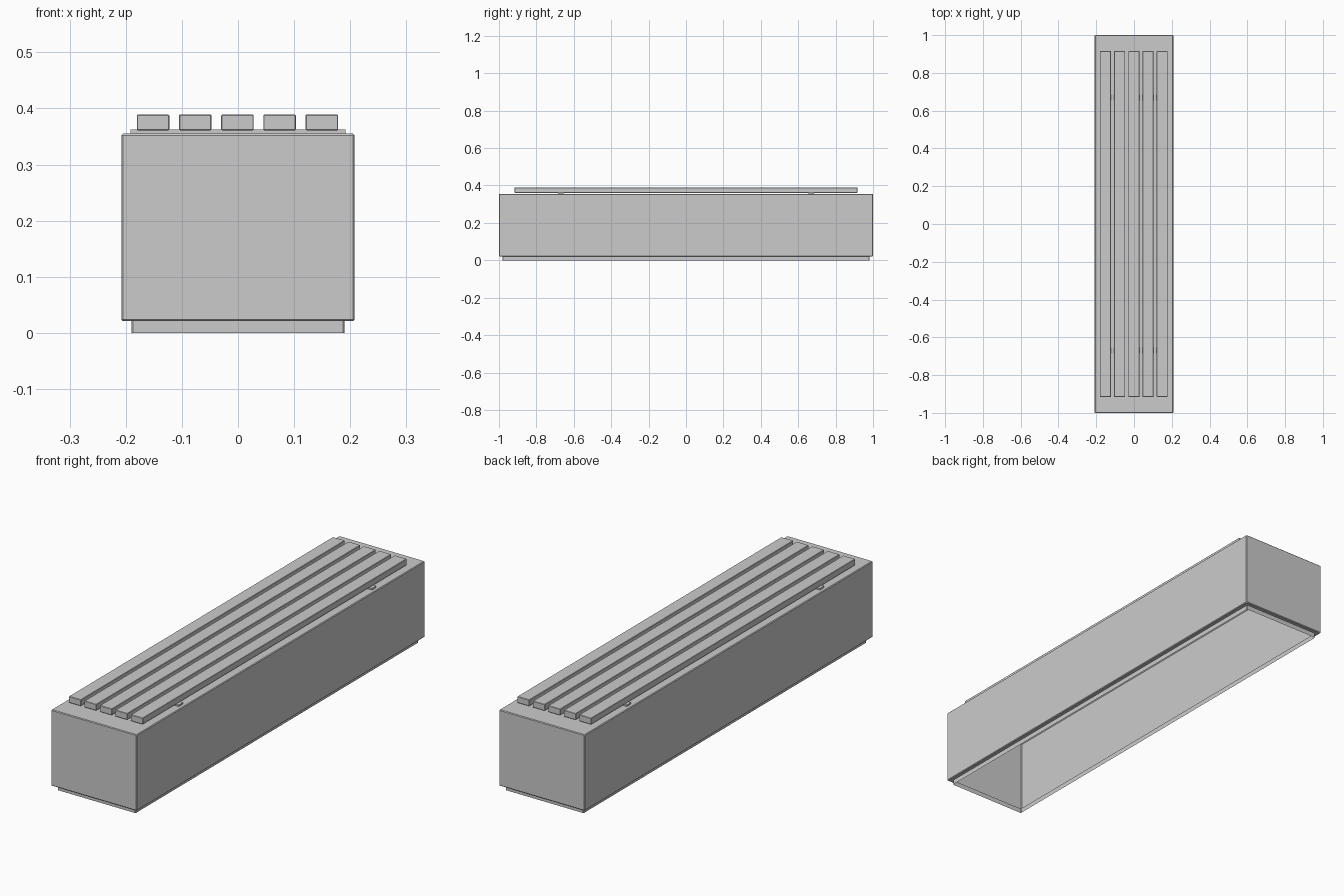
import bpy, bmesh

if "Cube" in bpy.data.objects:
    bpy.data.objects.remove(bpy.data.objects["Cube"])


def finish(bm, name):
    bmesh.ops.recalc_face_normals(bm, faces=bm.faces)
    mesh = bpy.data.meshes.new(name)
    bm.to_mesh(mesh)
    bm.free()
    ob = bpy.data.objects.new(name, mesh)
    bpy.context.collection.objects.link(ob)
    return ob


def box(name, x, y, z0, z1, sx, sy, bevel):
    bm = bmesh.new()
    bmesh.ops.create_cube(bm, size=1)
    for v in bm.verts:
        v.co = (x + v.co.x * sx, y + v.co.y * sy, (z0 + z1) / 2 + v.co.z * (z1 - z0))
    if bevel:
        bmesh.ops.bevel(bm, geom=bm.edges[:], offset=bevel, segments=1,
                        affect='EDGES', profile=0.5)
    return finish(bm, name)


# Hollow bench body: stacked rectangular rings, open underneath, inset plinth skirt
EDGE = 0.003
rings = [(0.190, 0.982, 0.0), (0.190, 0.982, 0.021),
         (0.208 - EDGE, 1 - EDGE, 0.021), (0.208, 1.0, 0.021 + EDGE),
         (0.208, 1.0, 0.355 - EDGE), (0.208 - EDGE, 1 - EDGE, 0.355)]
bm = bmesh.new()
loops = []
for hx, hy, z in rings:
    # each corner is chamfered with two points
    pts = [(-hx + EDGE, -hy), (hx - EDGE, -hy), (hx, -hy + EDGE), (hx, hy - EDGE),
           (hx - EDGE, hy), (-hx + EDGE, hy), (-hx, hy - EDGE), (-hx, -hy + EDGE)]
    loops.append([bm.verts.new((px, py, z)) for px, py in pts])
for low, high in zip(loops, loops[1:]):
    for i in range(8):
        j = (i + 1) % 8
        bm.faces.new((low[i], low[j], high[j], high[i]))
bm.faces.new(loops[-1])
finish(bm, "bench_body")

# Two cross battens carrying the slats
for i, y in enumerate((-0.67, 0.67)):
    box(f"batten_{i + 1}", 0, y, 0.355, 0.362, 0.384, 0.03, 0)

# Five seat slats
for i in range(5):
    box(f"seat_slat_{i + 1}", (i - 2) * 0.0752 - 0.001, 0, 0.361, 0.389, 0.058, 1.832, 0.0015)
